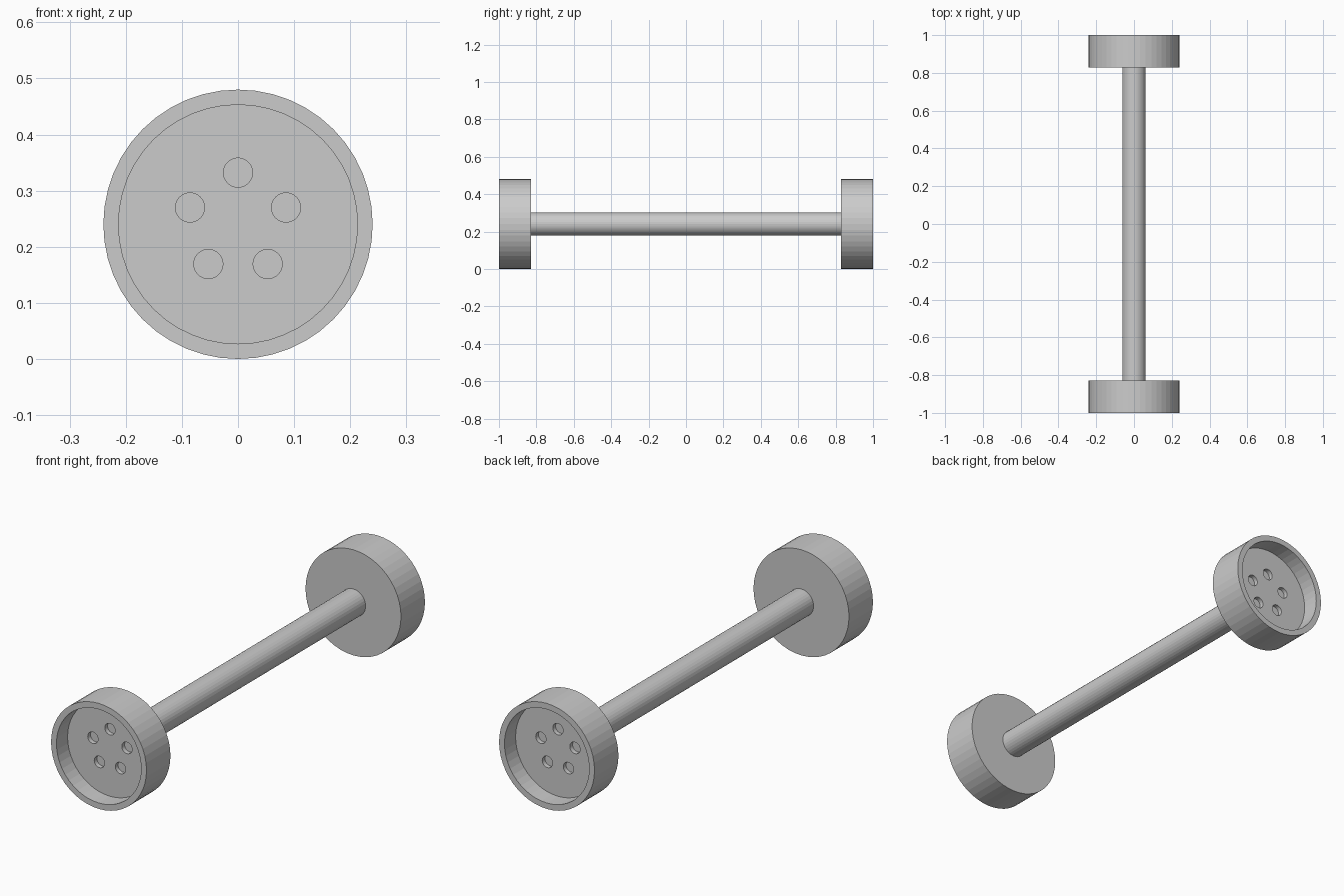
import bpy, bmesh, math
from mathutils import Matrix, Vector

if "Cube" in bpy.data.objects:
    bpy.data.objects.remove(bpy.data.objects["Cube"])

CZ = 0.24          # axle height = wheel radius
R, W = 0.24, 0.172  # wheel radius and width
RIM = 0.213        # radius of the dished recess
DISH = 0.08        # depth of the recess
HOLE_R, HOLE_RING, HOLE_D = 0.026, 0.09, 0.02


def add_cylinder(bm, radius, y0, y1, x=0, z=CZ, sides=48):
    """Capped cylinder along y between y0 and y1."""
    m = Matrix.Translation((x, (y0 + y1) / 2, z)) @ Matrix.Rotation(math.pi / 2, 4, 'X')
    bmesh.ops.create_cone(bm, cap_ends=True, segments=sides, radius1=radius,
                          radius2=radius, depth=y1 - y0, matrix=m)


def to_object(bm, name):
    mesh = bpy.data.meshes.new(name)
    bm.to_mesh(mesh)
    bm.free()
    ob = bpy.data.objects.new(name, mesh)
    bpy.context.collection.objects.link(ob)
    return ob


def dish_cap(bm, y, radius, depth):
    """Inset the flat cap lying at y to the given radius and sink it inward."""
    bm.normal_update()
    cap = min(bm.faces, key=lambda f: (f.calc_center_median() - Vector((0, y, CZ))).length)
    floor = bmesh.ops.extrude_discrete_faces(bm, faces=[cap])["faces"][0]
    k = radius / R
    bmesh.ops.scale(bm, vec=(k, 1, k), verts=floor.verts,
                    space=Matrix.Translation((0, 0, -CZ)))
    floor = bmesh.ops.extrude_discrete_faces(bm, faces=[floor])["faces"][0]
    bmesh.ops.translate(bm, vec=(0, -math.copysign(depth, y), 0), verts=floor.verts)


# lug holes: five blind holes in the floor of each dish
bm = bmesh.new()
for side in (-1, 1):
    floor_y = side * (1 - DISH)
    ends = sorted((floor_y + side * 0.03, floor_y - side * HOLE_D))
    for i in range(5):
        a = math.pi / 2 + i * math.tau / 5
        add_cylinder(bm, HOLE_R, *ends, HOLE_RING * math.cos(a),
                     0.242 + HOLE_RING * math.sin(a), 32)
cutter = to_object(bm, "lug_hole_cutter")
cutter.hide_render = True
cutter.hide_viewport = True
cutter.display_type = 'WIRE'

# wheels: solid drums with a dished outer face
for name, side in (("front_wheel", -1), ("back_wheel", 1)):
    bm = bmesh.new()
    add_cylinder(bm, R, *sorted((side, side * (1 - W))))
    dish_cap(bm, side, RIM, DISH)
    wheel = to_object(bm, name)
    cut = wheel.modifiers.new("lug_holes", 'BOOLEAN')
    cut.operation = 'DIFFERENCE'
    cut.solver = 'EXACT'
    cut.object = cutter

# axle: plain rod joining the inner wheel faces
bm = bmesh.new()
add_cylinder(bm, 0.062, -(1 - W), 1 - W, sides=32)
to_object(bm, "axle")
